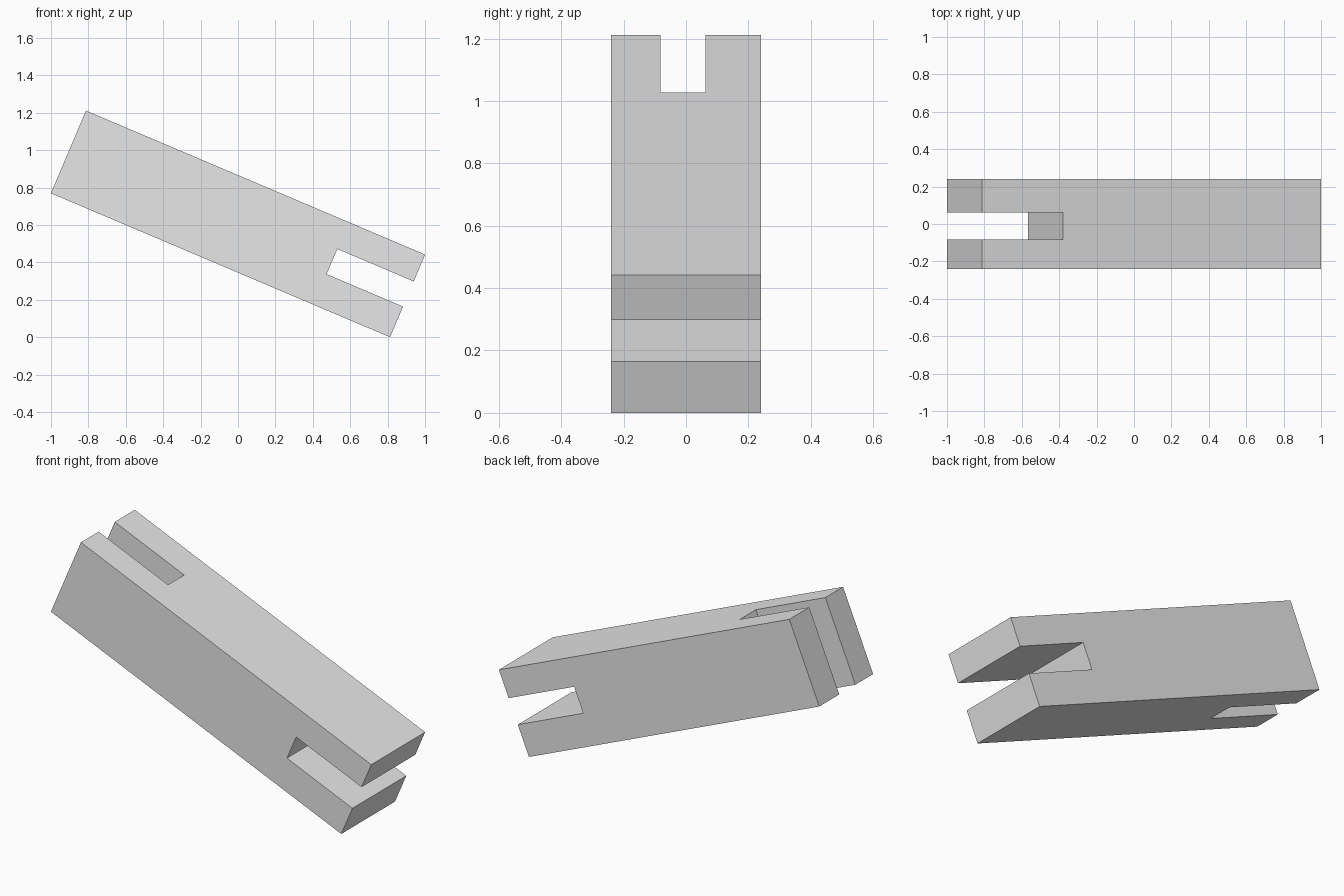
import bpy
from math import radians
from mathutils import Matrix

default = bpy.data.objects.get("Cube")
if default:
    bpy.data.objects.remove(default, do_unlink=True)

LENGTH, DEPTH, HEIGHT = 1.97, 0.48, 0.48
TILT = Matrix.Translation((0, 0, 0.606)) @ Matrix.Rotation(radians(23), 4, "Y")

grey = bpy.data.materials.new("light_grey")
grey.use_nodes = True
grey.diffuse_color = (0.8, 0.8, 0.8, 1)
grey.node_tree.nodes["Principled BSDF"].inputs["Base Color"].default_value = (0.8, 0.8, 0.8, 1)


def box(name, low, high):
    """Box between two corners, given along the bar's own axes."""
    bpy.ops.mesh.primitive_cube_add(size=1)
    obj = bpy.context.object
    obj.name = name
    size = [h - l for l, h in zip(low, high)]
    centre = [(l + h) / 2 for l, h in zip(low, high)]
    obj.data.transform(Matrix.Translation(centre) @ Matrix.Diagonal((*size, 1)))
    obj.data.materials.append(grey)
    return obj


# Solid bar
bar = box("slotted_bar", (-LENGTH / 2, -DEPTH / 2, -HEIGHT / 2),
          (LENGTH / 2, DEPTH / 2, HEIGHT / 2))

# One slot runs top to bottom at the raised end, the other front to back at the low end
cutters = [
    box("upper_slot_cutter", (-1.2, -0.082, -0.5), (-0.514, 0.062, 0.5)),
    box("lower_slot_cutter", (0.541, -0.5, -0.062), (1.2, 0.5, 0.084)),
]
for cutter in cutters:
    cutter.hide_render = True
    cut = bar.modifiers.new("slot", "BOOLEAN")
    cut.operation = "DIFFERENCE"
    cut.solver = "EXACT"
    cut.object = cutter
    bpy.context.view_layer.objects.active = bar
    bpy.ops.object.modifier_apply(modifier=cut.name)
    bpy.data.objects.remove(cutter, do_unlink=True)

# Lean the finished bar down towards +x
bar.data.transform(TILT)
bar.data.update()
